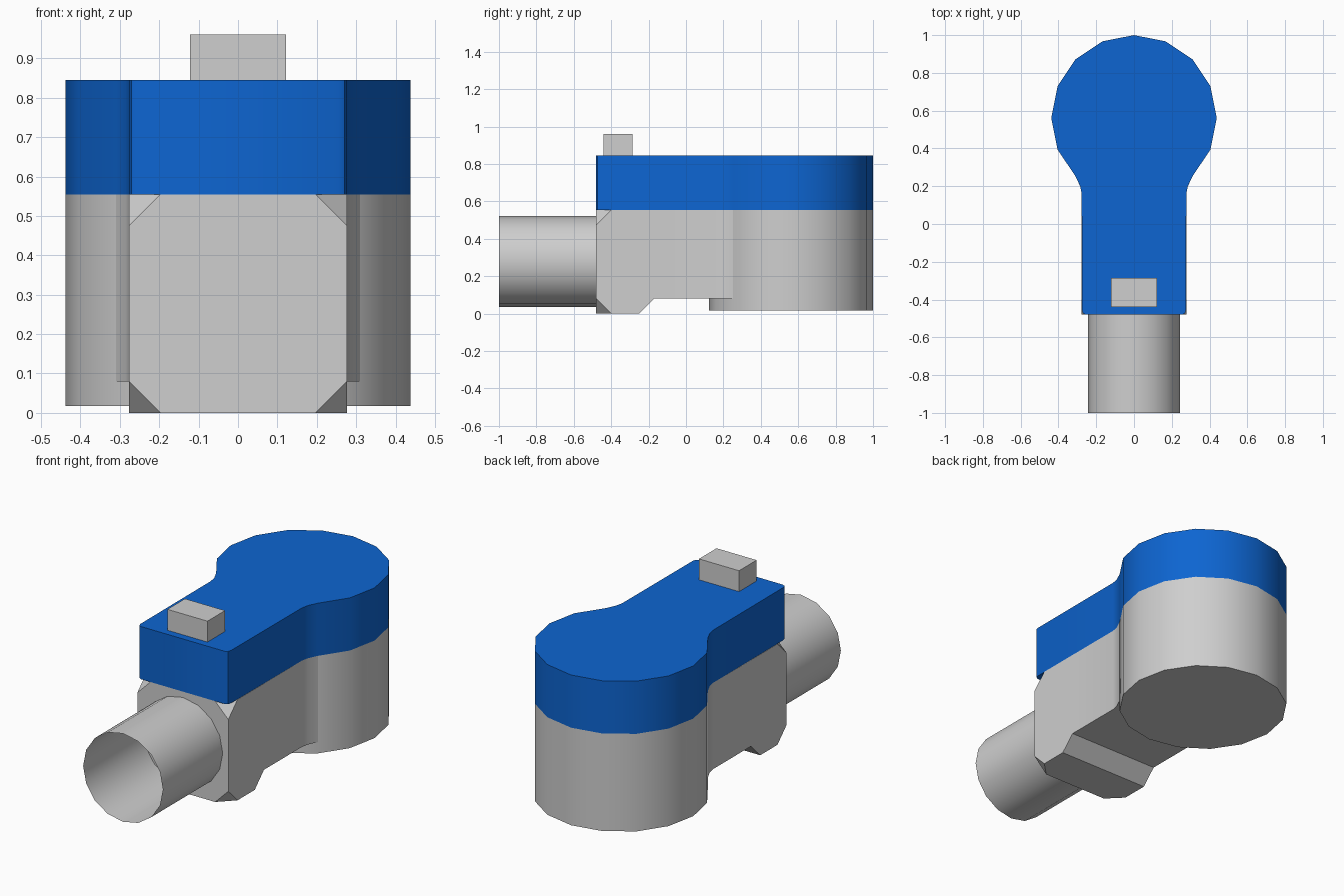
import bpy, bmesh, math
from mathutils import Vector

if "Cube" in bpy.data.objects:
    bpy.data.objects.remove(bpy.data.objects["Cube"], do_unlink=True)


def material(name, rgb):
    m = bpy.data.materials.new(name)
    m.use_nodes = True
    m.diffuse_color = (*rgb, 1)
    m.node_tree.nodes["Principled BSDF"].inputs["Base Color"].default_value = (*rgb, 1)
    return m


grey = material("light grey", (0.62, 0.62, 0.62))
blue = material("blue", (0.004, 0.13, 0.64))


def finish(name, bm, mat, smooth=False):
    bmesh.ops.recalc_face_normals(bm, faces=bm.faces)
    mesh = bpy.data.meshes.new(name)
    bm.to_mesh(mesh)
    bm.free()
    mesh.materials.append(mat)
    obj = bpy.data.objects.new(name, mesh)
    bpy.context.collection.objects.link(obj)
    if smooth:
        bpy.ops.object.select_all(action='DESELECT')
        obj.select_set(True)
        bpy.context.view_layer.objects.active = obj
        bpy.ops.object.shade_smooth_by_angle(angle=math.radians(32))
    return obj


def prism(name, outline, z0, z1, mat, smooth=False):
    """Extrude a plan outline from z0 up to z1."""
    bm = bmesh.new()
    face = bm.faces.new([bm.verts.new((x, y, z0)) for x, y in outline])
    top = bmesh.ops.extrude_face_region(bm, geom=[face], use_keep_orig=True)["geom"]
    verts = [v for v in top if isinstance(v, bmesh.types.BMVert)]
    bmesh.ops.translate(bm, verts=verts, vec=(0, 0, z1 - z0))
    return finish(name, bm, mat, smooth)


# Shared dimensions
HALF, FRONT, SEAM, TOP = 0.277, -0.48, 0.555, 0.845
R, CY, CUT = 0.438, 0.562, 0.08


def ring(i):
    a = math.radians(22.5 * i)
    return (R * math.cos(a), CY + R * math.sin(a))


# Round lower housing at the back
prism("round_housing", [ring(i) for i in range(16)], 0.018, SEAM, grey, True)

# Blue lid: rounded front corners, flared neck and round back
half = [(0.255, FRONT), (0.27, -0.472), (0.275, -0.455), (HALF, 0.16), (0.285, 0.2)]
half += [ring(i) for i in range(-2, 5)]
half[-1] = (0, CY + R)
lid_outline = half + [(-x, y) for x, y in reversed(half[:-1])]
prism("lid", lid_outline, SEAM, TOP, blue, True)

# Body block: rectangular sections (y, half width, underside height) joined front to back
sections = [(FRONT, HALF, 0), (-0.25, HALF, 0), (-0.17, HALF, CUT),
            (0.16, HALF, CUT), (0.2, 0.285, CUT), (0.252, 0.31, CUT)]
bm = bmesh.new()
loops = [[bm.verts.new(p) for p in ((-w, y, z), (w, y, z), (w, y, SEAM), (-w, y, SEAM))]
         for y, w, z in sections]
for a, b in zip(loops, loops[1:]):
    for i in range(4):
        j = (i + 1) % 4
        bm.faces.new((a[i], a[j], b[j], b[i]))
bm.faces.new(loops[0])
bm.faces.new(loops[-1])
# Slice off the four front corners
for sx in (-1, 1):
    for sz, z in ((-1, CUT), (1, SEAM - CUT)):
        cut = bmesh.ops.bisect_plane(
            bm, geom=bm.verts[:] + bm.edges[:] + bm.faces[:], clear_outer=True,
            plane_co=(sx * HALF, FRONT, z), plane_no=Vector((sx, -1, sz)).normalized())
        edges = [e for e in cut["geom_cut"] if isinstance(e, bmesh.types.BMEdge)]
        bmesh.ops.holes_fill(bm, edges=edges, sides=0)
finish("body_block", bm, grey, True)

# Open pipe stub at the front
bm = bmesh.new()
PR, PZ = 0.243, 0.28
rings = []
for y in (-1.0, FRONT):
    rings.append([bm.verts.new((PR * math.cos(math.tau * i / 16), y,
                                PZ + PR * math.sin(math.tau * i / 16))) for i in range(16)])
for i in range(16):
    j = (i + 1) % 16
    bm.faces.new((rings[0][i], rings[0][j], rings[1][j], rings[1][i]))
finish("pipe_stub", bm, grey, True)

# Button on the lid
prism("button", [(-0.122, -0.44), (0.122, -0.44), (0.122, -0.287), (-0.122, -0.287)],
      TOP, 0.96, grey)
